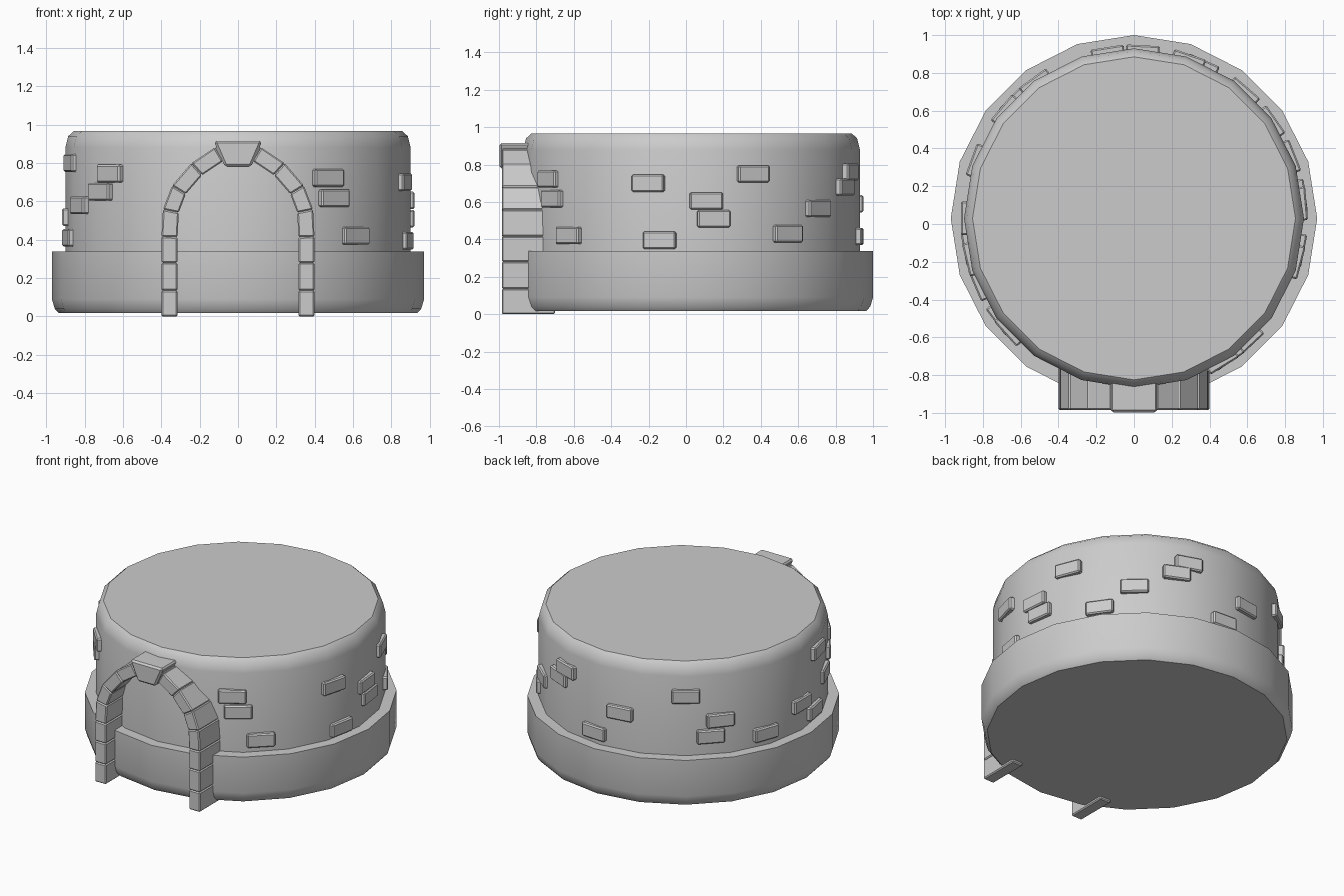
import bpy, bmesh
from math import sin, cos, radians, pi
from mathutils import Vector, Matrix

if "Cube" in bpy.data.objects:
    bpy.data.objects.remove(bpy.data.objects["Cube"])

CY = 0.03   # tower axis offset in y
SIDES = 20


def finish(name, bm, bevel=0.0):
    bmesh.ops.recalc_face_normals(bm, faces=bm.faces[:])
    mesh = bpy.data.meshes.new(name)
    bm.to_mesh(mesh)
    bm.free()
    ob = bpy.data.objects.new(name, mesh)
    bpy.context.collection.objects.link(ob)
    if bevel:
        mod = ob.modifiers.new("bevel", 'BEVEL')
        mod.width = bevel
        mod.segments = 1
        mod.limit_method = 'ANGLE'
    return ob


def lathe(name, profile):
    """Closed 20-sided solid from (radius, z) points, capped at both ends."""
    bm = bmesh.new()
    rings = []
    for r, z in profile:
        rings.append([bm.verts.new((r * sin(2 * pi * i / SIDES),
                                    CY + r * cos(2 * pi * i / SIDES), z))
                      for i in range(SIDES)])
    for a, b in zip(rings, rings[1:]):
        for i in range(SIDES):
            j = (i + 1) % SIDES
            bm.faces.new((a[i], a[j], b[j], b[i]))
    bm.faces.new(rings[0])
    bm.faces.new(rings[-1])
    ob = finish(name, bm)
    bpy.context.view_layer.objects.active = ob
    ob.select_set(True)
    bpy.ops.object.shade_smooth_by_angle(angle=radians(35))
    ob.select_set(False)
    return ob


def prism(bm, outline, y0, y1):
    """Extrude an (x, z) outline from y0 to y1."""
    f = [bm.verts.new((x, y0, z)) for x, z in outline]
    b = [bm.verts.new((x, y1, z)) for x, z in outline]
    n = len(outline)
    bm.faces.new(f)
    bm.faces.new(b)
    for i in range(n):
        j = (i + 1) % n
        bm.faces.new((f[i], f[j], b[j], b[i]))


# Tower body and wider foot
lathe("tower_wall", [(0.90, 0.30), (0.90, 0.88), (0.885, 0.94), (0.855, 0.967)])
lathe("tower_foot", [(0.935, 0.018), (0.955, 0.04), (0.97, 0.09), (0.97, 0.338)])

# Arch stones: centre line of the left half, mirrored to the right
path = [Vector(p) for p in [(-.357, 0), (-.357, .135), (-.357, .28), (-.357, .415),
                            (-.350, .55), (-.308, .66), (-.215, .768), (-.10, .845),
                            (-.04, .87)]]
HALF = 0.042
sides = []
for i, p in enumerate(path):
    t = (path[min(i + 1, len(path) - 1)] - path[max(i - 1, 0)]).normalized()
    n = Vector((-t.y, t.x)) * HALF
    sides.append((p + n, p - n))
bm = bmesh.new()
for s in (-1, 1):
    for (o0, i0), (o1, i1) in zip(sides, sides[1:]):
        quad = [(s * v.x, v.y) for v in (o0, i0, i1, o1)]
        prism(bm, quad, -0.985, -0.70)
finish("arch_stones", bm, 0.007)

# Keystone
bm = bmesh.new()
prism(bm, [(-.125, .915), (.125, .915), (.118, .895), (.068, .78),
           (-.068, .78), (-.118, .895)], -0.998, -0.70)
finish("keystone", bm, 0.012)

# Raised wall bricks: (angle in degrees, height)
bricks = [(-58.4, .722), (-56, .617), (-47, .42), (-15, .70), (5, .605), (7.6, .51),
          (-11, .395), (21.5, .75), (35, .43), (49, .565), (71, .76), (66, .68),
          (87, .415), (99, .59), (126, .745), (140, .57), (136, .465), (160, .42),
          (180, .518), (190.5, .41), (194, .80), (203, .58), (217, .65), (222, .745)]
bm = bmesh.new()
for ang, z in bricks:
    m = (Matrix.Translation((0, CY, z)) @ Matrix.Rotation(radians(ang), 4, 'Z')
         @ Matrix.Translation((0.892, 0, 0)) @ Matrix.Diagonal((0.05, 0.178, 0.092, 1)))
    bmesh.ops.create_cube(bm, size=1, matrix=m)
finish("wall_bricks", bm, 0.008)
